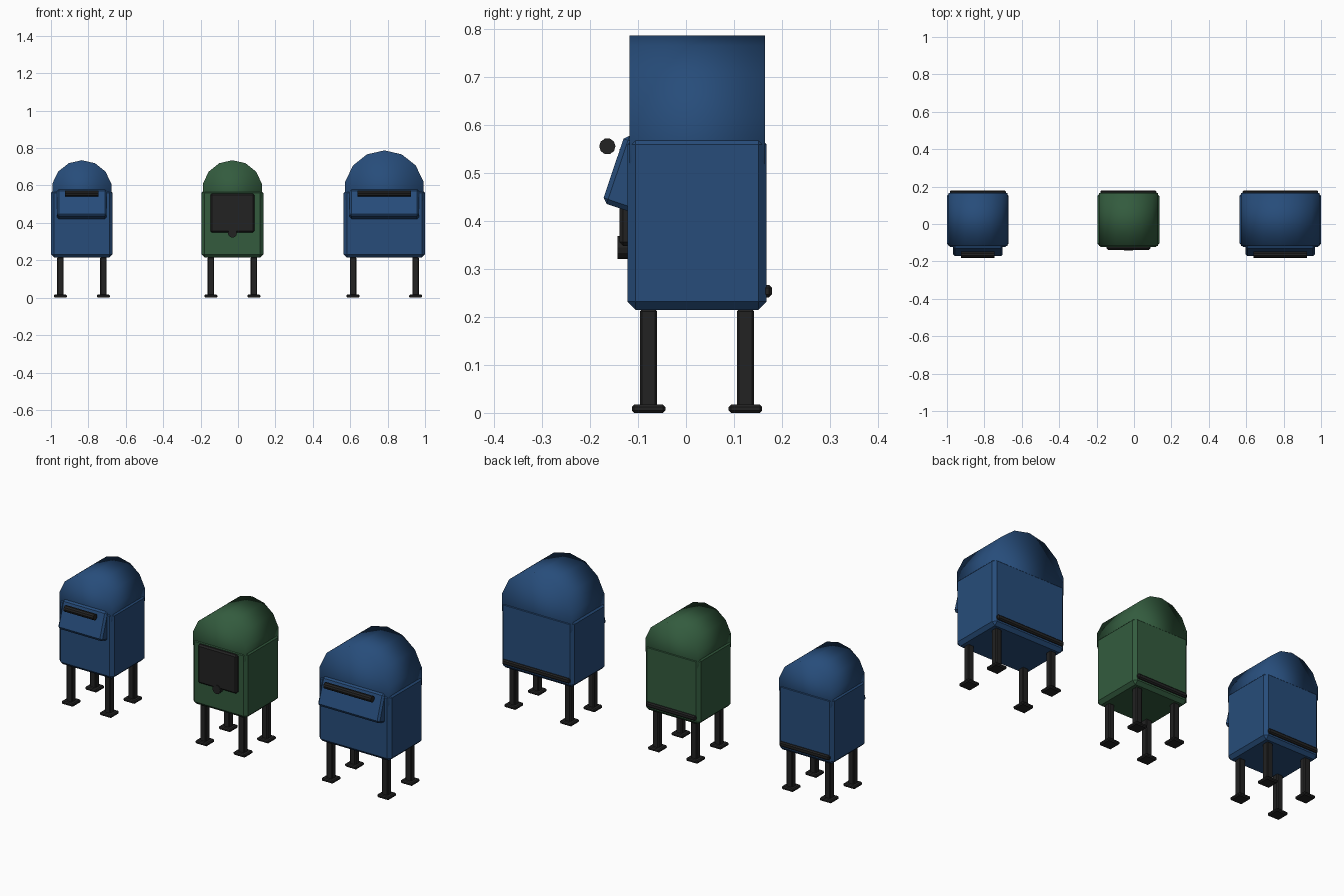
import bpy, bmesh
from math import pi, radians
from mathutils import Matrix

old = bpy.data.objects.get("Cube")
if old:
    bpy.data.objects.remove(old, do_unlink=True)


def material(name, rgb):
    mat = bpy.data.materials.new(name)
    mat.use_nodes = True
    colour = (*rgb, 1)
    mat.diffuse_color = colour
    mat.node_tree.nodes["Principled BSDF"].inputs["Base Color"].default_value = colour
    return mat


blue = material("blue paint", (0.02, 0.073, 0.195))
green = material("green paint", (0.033, 0.105, 0.048))
black = material("black metal", (0.016, 0.016, 0.016))


def finish(name, bm, mat, smooth=False):
    mesh = bpy.data.meshes.new(name)
    bm.to_mesh(mesh)
    bm.free()
    mesh.materials.append(mat)
    if smooth:
        mesh.shade_smooth()
    obj = bpy.data.objects.new(name, mesh)
    bpy.context.collection.objects.link(obj)
    return obj


def box(name, centre, size, bevel, mat, tilt=0):
    """Chamfered box, optionally tilted about x."""
    bm = bmesh.new()
    bmesh.ops.create_cube(bm, size=1, matrix=Matrix.Diagonal((*size, 1)))
    bmesh.ops.bevel(bm, geom=bm.edges[:], offset=bevel, segments=1, affect='EDGES')
    bmesh.ops.transform(bm, verts=bm.verts[:],
                        matrix=Matrix.Translation(centre) @ Matrix.Rotation(tilt, 4, 'X'))
    return finish(name, bm, mat)


def cylinder(name, centre, radius, length, sides, axis, mat, smooth=False):
    """Capped cylinder along x or y, with a vertex on top when it lies along y."""
    if axis == 'X':
        turn = Matrix.Rotation(pi / 2, 4, 'Y')
    else:
        turn = Matrix.Rotation(pi / 2, 4, 'X')
    bm = bmesh.new()
    bmesh.ops.create_cone(bm, cap_ends=True, segments=sides, radius1=radius,
                          radius2=radius, depth=length,
                          matrix=Matrix.Translation(centre) @ turn)
    return finish(name, bm, mat, smooth)


def mailbox(prefix, x, half, paint, has_flap):
    # Body and rounded roof
    box(prefix + "_body", (x, 0.023, 0.396), (2 * half, 0.29, 0.362), 0.017, paint)
    roof_radius = half - 0.003
    cylinder(prefix + "_roof", (x, 0.0235, 0.573), roof_radius, 0.283, 14, 'Y', paint, True)

    # Four legs with foot plates
    for side, sx in (("right", -1), ("left", 1)):
        for end, y in (("front", -0.078), ("back", 0.124)):
            lx = x + sx * (half - 0.05)
            tag = f"{prefix}_{end}_{side}"
            box(tag + "_leg", (lx, y, 0.113), (0.035, 0.035, 0.206), 0.004, black)
            box(tag + "_foot", (lx, y, 0.0085), (0.07, 0.07, 0.017), 0.005, black)

    # Bar low on the back
    box(prefix + "_back_bar", (x, 0.167, 0.254), (2 * half - 0.03, 0.024, 0.026), 0.006, black)

    if has_flap:
        # Tilted mail flap and its pull bar
        box(prefix + "_flap", (x, -0.118, 0.499), (2 * half - 0.064, 0.07, 0.15),
            0.01, paint, radians(-18.6))
        cylinder(prefix + "_flap_handle", (x, -0.164, 0.556), 0.017,
                 2 * half - 0.15, 10, 'X', black)
    else:
        # Upright door with a round lock
        box(prefix + "_door", (x, -0.125, 0.453), (0.234, 0.028, 0.21), 0.008, black)
        cylinder(prefix + "_lock", (x, -0.128, 0.345), 0.024, 0.03, 12, 'Y', black)


mailbox("small_blue", -0.835, 0.165, blue, True)
mailbox("green", -0.03, 0.165, green, False)
mailbox("large_blue", 0.7825, 0.2175, blue, True)
